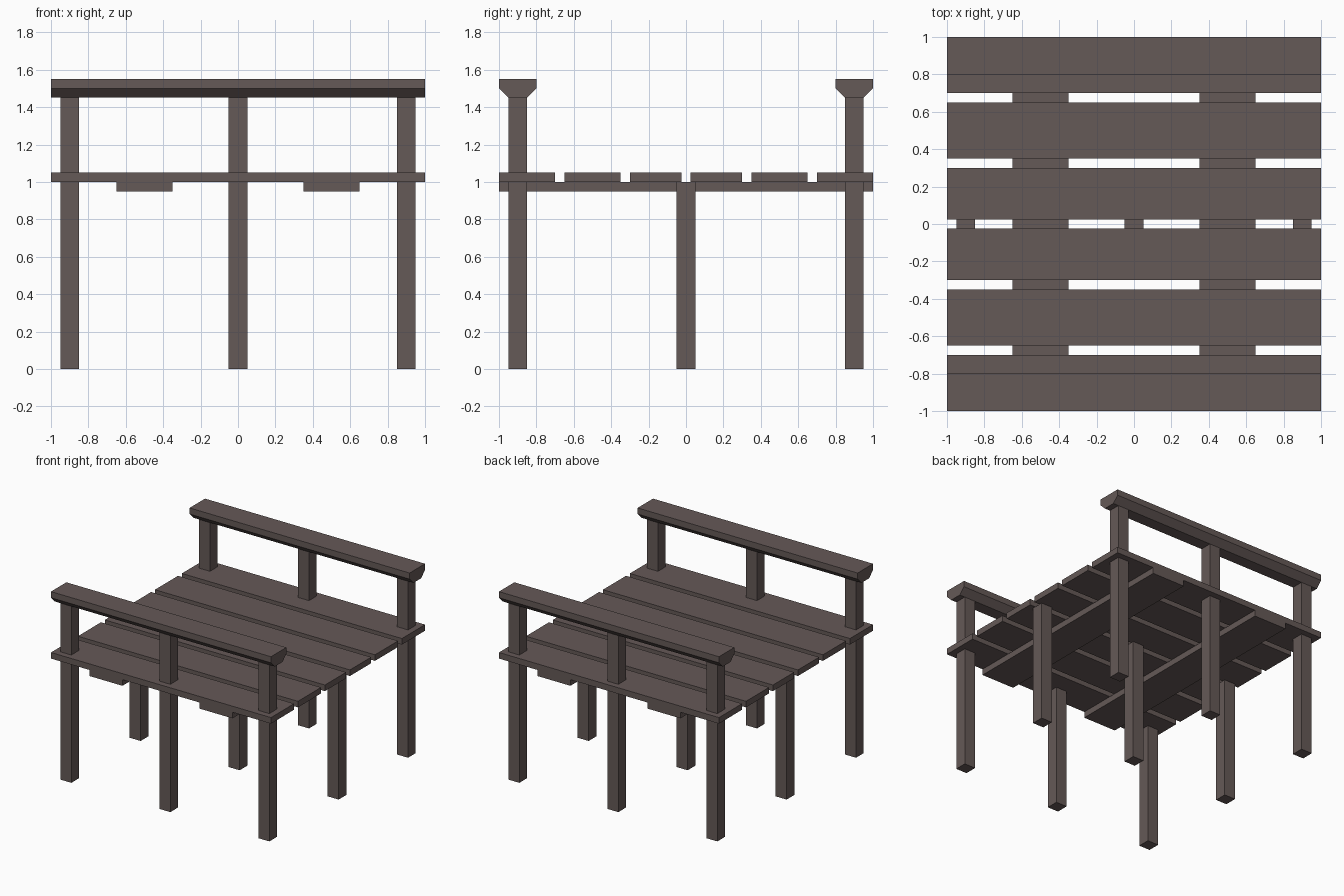
import bpy

if "Cube" in bpy.data.objects:
    bpy.data.objects.remove(bpy.data.objects["Cube"])

wood = bpy.data.materials.new("dark_wood")
wood.diffuse_color = (0.13, 0.10, 0.095, 1)
wood.use_nodes = True
wood.node_tree.nodes["Principled BSDF"].inputs["Base Color"].default_value = wood.diffuse_color


def prism(name, profile, x0, x1):
    """Extrude a closed (y, z) profile along x."""
    n = len(profile)
    verts = [(x, y, z) for x in (x0, x1) for y, z in profile]
    faces = [tuple(reversed(range(n))), tuple(range(n, 2 * n))]
    faces += [(i, (i + 1) % n, n + (i + 1) % n, n + i) for i in range(n)]
    mesh = bpy.data.meshes.new(name)
    mesh.from_pydata(verts, [], faces)
    mesh.materials.append(wood)
    obj = bpy.data.objects.new(name, mesh)
    bpy.context.collection.objects.link(obj)
    return obj


def box(name, x0, x1, y0, y1, z0, z1):
    return prism(name, [(y0, z0), (y1, z0), (y1, z1), (y0, z1)], x0, x1)


# Deck planks, mirrored front to back
for near, far in ((0.025, 0.30), (0.35, 0.65), (0.70, 1.0)):
    box("deck_plank", -1, 1, near, far, 1.0, 1.05)
    box("deck_plank", -1, 1, -far, -near, 1.0, 1.05)

# Flat cross beams under the deck
for x in (-0.5, 0.5):
    box("cross_beam", x - 0.15, x + 0.15, -1, 1, 0.95, 1.0)

# Posts: outer rows carry the handrails, the middle row stops under the deck
for x in (-0.9, 0, 0.9):
    for y, top in ((-0.9, 1.45), (0, 1.0), (0.9, 1.45)):
        name = "rail_post" if y else "middle_post"
        box(name, x - 0.05, x + 0.05, y - 0.05, y + 0.05, 0, top)

# Handrails with chamfered undersides
rail = [(-0.05, 1.45), (0.05, 1.45), (0.1, 1.5), (0.1, 1.55), (-0.1, 1.55), (-0.1, 1.5)]
for y in (-0.9, 0.9):
    prism("handrail", [(y + dy, z) for dy, z in rail], -1, 1)
